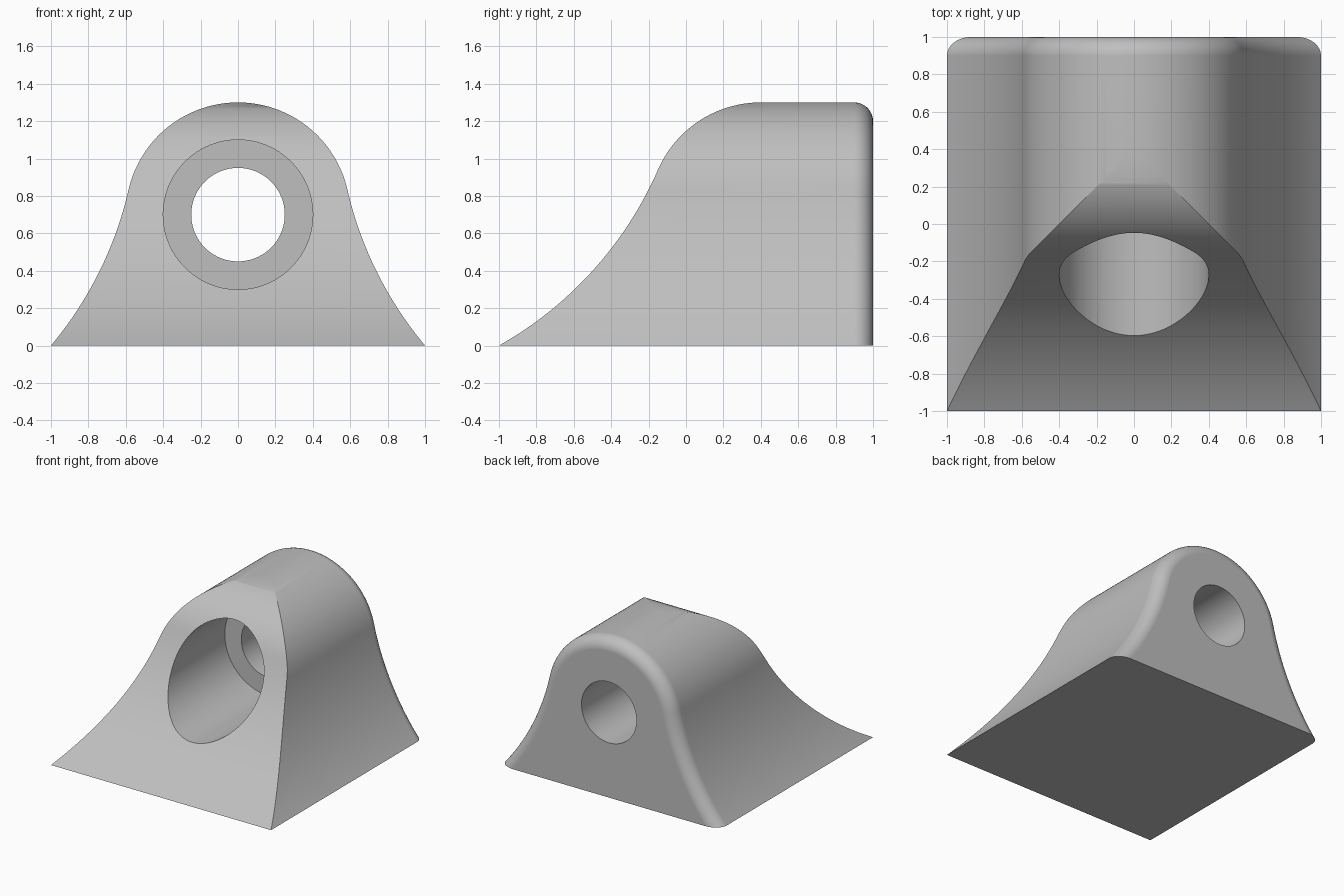
import bpy, bmesh
from math import sin, cos, asin, atan2, acos, hypot, pi, radians

cube = bpy.data.objects.get("Cube")
if cube:
    bpy.data.objects.remove(cube, do_unlink=True)

CROWN_Z, CROWN_R, FLARE_R, FILLET = 0.7, 0.6, 2.0, 0.1
STEPS = 32

grey = bpy.data.materials.new("plain_grey")
grey.use_nodes = True
colour = (0.52, 0.52, 0.52, 1)
grey.diffuse_color = colour
grey.node_tree.nodes["Principled BSDF"].inputs["Base Color"].default_value = colour


def flared_curve(foot, inset=0.0):
    """Outline from the foot up a concave flare into a tangent round crown."""
    reach = CROWN_R + FLARE_R
    span = hypot(foot, CROWN_Z)
    turn = acos((reach**2 + span**2 - FLARE_R**2) / (2 * reach * span))
    angle = turn - atan2(CROWN_Z, foot)
    cx, cz = reach * cos(angle), CROWN_Z + reach * sin(angle)
    r_flare, r_crown = FLARE_R + inset, CROWN_R - inset
    start = asin(cz / r_flare)
    points = []
    for i in range(STEPS):
        a = start + (angle - start) * i / STEPS
        points.append((cx - r_flare * cos(a), cz - r_flare * sin(a)))
    for i in range(STEPS + 1):
        a = angle + (pi / 2 - angle) * i / STEPS
        points.append((r_crown * cos(a), CROWN_Z + r_crown * sin(a)))
    return points


def loft(name, rings):
    """Join rings of equal length with quads and cap both ends."""
    bm = bmesh.new()
    rows = [[bm.verts.new(p) for p in ring] for ring in rings]
    for a, b in zip(rows, rows[1:]):
        for i in range(len(a)):
            j = (i + 1) % len(a)
            bm.faces.new((a[i], a[j], b[j], b[i]))
    bm.faces.new(rows[0])
    bm.faces.new(rows[-1])
    bmesh.ops.recalc_face_normals(bm, faces=bm.faces)
    mesh = bpy.data.meshes.new(name)
    bm.to_mesh(mesh)
    bm.free()
    obj = bpy.data.objects.new(name, mesh)
    bpy.context.collection.objects.link(obj)
    mesh.materials.append(grey)
    return obj


def body_ring(y, inset):
    half = flared_curve(1.0, inset)
    outline = half + [(-x, z) for x, z in half[-2::-1]]
    return [(x, y, z) for x, z in outline]


def bore(name, radius, y0, y1):
    circle = [2 * pi * i / 96 for i in range(96)]
    return loft(name, [[(radius * cos(a), y, CROWN_Z + radius * sin(a))
                        for a in circle] for y in (y0, y1)])


def cut(target, cutter, operation):
    mod = target.modifiers.new(cutter.name, "BOOLEAN")
    mod.operation, mod.object, mod.solver = operation, cutter, "EXACT"
    bpy.context.view_layer.objects.active = target
    bpy.ops.object.modifier_apply(modifier=mod.name)
    bpy.data.objects.remove(cutter, do_unlink=True)


# Arched body with a rounded rear edge
rings = [body_ring(-1.2, 0)]
for i in range(9):
    a = pi / 2 * i / 8
    rings.append(body_ring(1 - FILLET + FILLET * sin(a), FILLET * (1 - cos(a))))
body = loft("housing_body", rings)

# Sloping front, following the same kind of curve
slope = [(0.4 - d, z) for d, z in flared_curve(1.4)[:-2]]
slope = [(-1.3, -0.2)] + slope + [(0.4, 1.31), (1.5, 1.5), (1.5, -0.2)]
front = loft("front_slope", [[(x, y, z) for y, z in slope] for x in (-1.5, 1.5)])
cut(body, front, "INTERSECT")

# Wide front recess and narrower through hole
cut(body, bore("front_recess", 0.4, -1.5, 0.4), "DIFFERENCE")
cut(body, bore("through_hole", 0.25, -1.5, 1.5), "DIFFERENCE")

# Smooth curved faces, crisp edges
body.select_set(True)
bpy.context.view_layer.objects.active = body
bpy.ops.object.shade_smooth_by_angle(angle=radians(25))
normals = body.modifiers.new("even_normals", "WEIGHTED_NORMAL")
normals.keep_sharp = True
